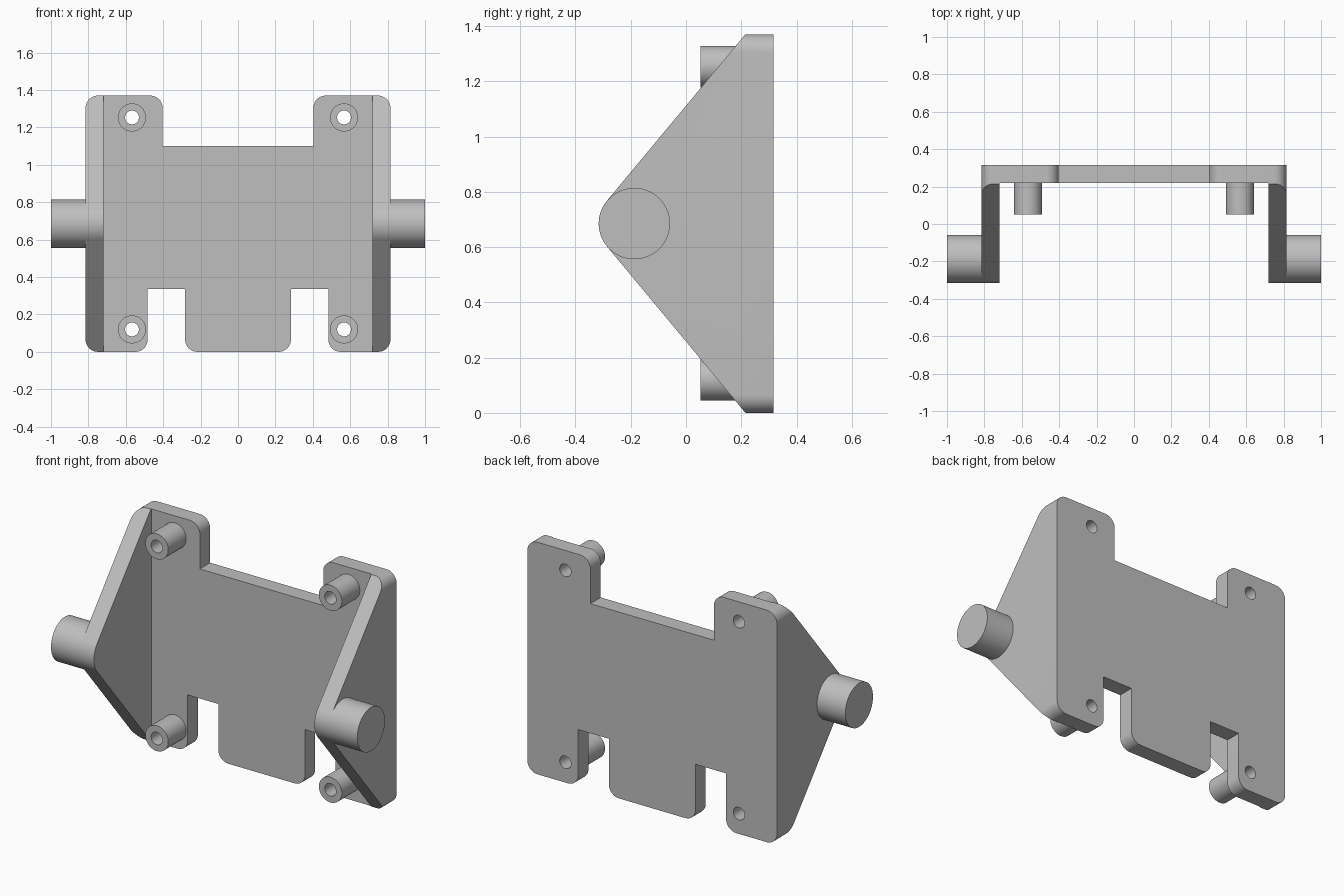
import bpy
import bmesh
from math import cos, sin, radians, pi
from mathutils import Vector, Matrix

cube = bpy.data.objects.get("Cube")
if cube:
    bpy.data.objects.remove(cube, do_unlink=True)

HEIGHT = 1.37
WIDTH = 0.815          # half width of the bracket
BACK, FACE = 0.316, 0.22   # back and front of the plate
PIVOT_Y, PIVOT_Z, PIVOT_R = -0.187, HEIGHT / 2, 0.129
HOLES = [(sx * 0.567, z) for sx in (-1, 1) for z in (0.12, 1.253)]

grey = bpy.data.materials.new("plain_grey")
grey.use_nodes = True
colour = (0.52, 0.52, 0.52, 1)
grey.diffuse_color = colour
grey.node_tree.nodes["Principled BSDF"].inputs["Base Color"].default_value = colour


def finish(name, bm):
    bmesh.ops.recalc_face_normals(bm, faces=bm.faces)
    mesh = bpy.data.meshes.new(name)
    bm.to_mesh(mesh)
    bm.free()
    mesh.materials.append(grey)
    obj = bpy.data.objects.new(name, mesh)
    bpy.context.collection.objects.link(obj)
    return obj


def prism(name, points, offset):
    """Extrude a closed outline along an offset."""
    bm = bmesh.new()
    face = bm.faces.new([bm.verts.new(p) for p in points])
    grown = bmesh.ops.extrude_face_region(bm, geom=[face])
    verts = [g for g in grown["geom"] if isinstance(g, bmesh.types.BMVert)]
    bmesh.ops.translate(bm, vec=offset, verts=verts)
    return finish(name, bm)


def rods(name, ends, radius):
    """Cylinders between pairs of end points, in one object."""
    bm = bmesh.new()
    for a, b in ends:
        a, b = Vector(a), Vector(b)
        turn = (b - a).to_track_quat('Z', 'Y').to_matrix().to_4x4()
        bmesh.ops.create_cone(bm, cap_ends=True, segments=64, radius1=radius,
                              radius2=radius, depth=(b - a).length,
                              matrix=Matrix.Translation((a + b) / 2) @ turn)
    return finish(name, bm)


def boolean(obj, cutter, operation):
    cutter.hide_render = True
    mod = obj.modifiers.new(operation.lower(), 'BOOLEAN')
    mod.operation, mod.solver, mod.object = operation, 'EXACT', cutter
    bpy.context.view_layer.objects.active = obj
    bpy.ops.object.modifier_apply(modifier=mod.name)


def rounded(corners, steps=10):
    """Replace each (x, z, radius) corner by an arc."""
    out = []
    for i, (x, z, r) in enumerate(corners):
        p = Vector((x, z))
        if not r:
            out.append(p)
            continue
        u = (Vector(corners[i - 1][:2]) - p).normalized() * r
        v = (Vector(corners[(i + 1) % len(corners)][:2]) - p).normalized() * r
        for k in range(steps + 1):
            t = pi / 2 * k / steps
            out.append(p + u * (1 - sin(t)) + v * (1 - cos(t)))
    return out


# Front outline with top recess and two bottom slots
R = 0.066
half = [(0.403, 1.10, 0), (0.403, HEIGHT, R), (WIDTH, HEIGHT, R), (WIDTH, 0, R),
        (0.483, 0, R), (0.483, 0.335, 0), (0.283, 0.335, 0), (0.283, 0, R)]
outline = half + [(-x, z, r) for x, z, r in reversed(half)]
bracket = prism("bracket", [(p.x, -0.4, p.y) for p in rounded(outline)],
                (0, BACK + 0.4, 0))

# Side profile: slopes tangent to the pivot, running past the plate
tangent = 140.3
arc = [radians(tangent + (360 - 2 * tangent) * k / 16) for k in range(17)]
side = [(PIVOT_Y + PIVOT_R * cos(a), PIVOT_Z + PIVOT_R * sin(a)) for a in arc]
side = [(0.515, HEIGHT + 0.361)] + side + [(0.515, -0.361)]
side_cutter = prism("side_cutter", [(-1.2, y, z) for y, z in side], (2.4, 0, 0))
boolean(bracket, side_cutter, 'INTERSECT')

# Clear the space between the side walls
inner = [(-0.72, -1), (0.72, -1), (0.72, FACE), (-0.72, FACE)]
inner_cutter = prism("inner_cutter", [(x, y, -0.5) for x, y in inner], (0, 0, 2.5))
boolean(bracket, inner_cutter, 'DIFFERENCE')

# Screw bosses with holes running through the plate
bosses = rods("screw_bosses", [((x, FACE, z), (x, 0.052, z)) for x, z in HOLES], 0.075)
hole_cutter = rods("hole_cutter", [((x, -0.1, z), (x, 0.5, z)) for x, z in HOLES], 0.037)
for part in (bracket, bosses):
    boolean(part, hole_cutter, 'DIFFERENCE')

# Pivot pins
pins = rods("pivot_pins", [((s * WIDTH, PIVOT_Y, PIVOT_Z), (s, PIVOT_Y, PIVOT_Z))
                           for s in (-1, 1)], PIVOT_R)

for cutter in (side_cutter, inner_cutter, hole_cutter):
    bpy.data.objects.remove(cutter, do_unlink=True)

bpy.ops.object.select_all(action='DESELECT')
for part in (bracket, bosses, pins):
    part.select_set(True)
bpy.context.view_layer.objects.active = bracket
bpy.ops.object.shade_smooth_by_angle(angle=radians(30))
